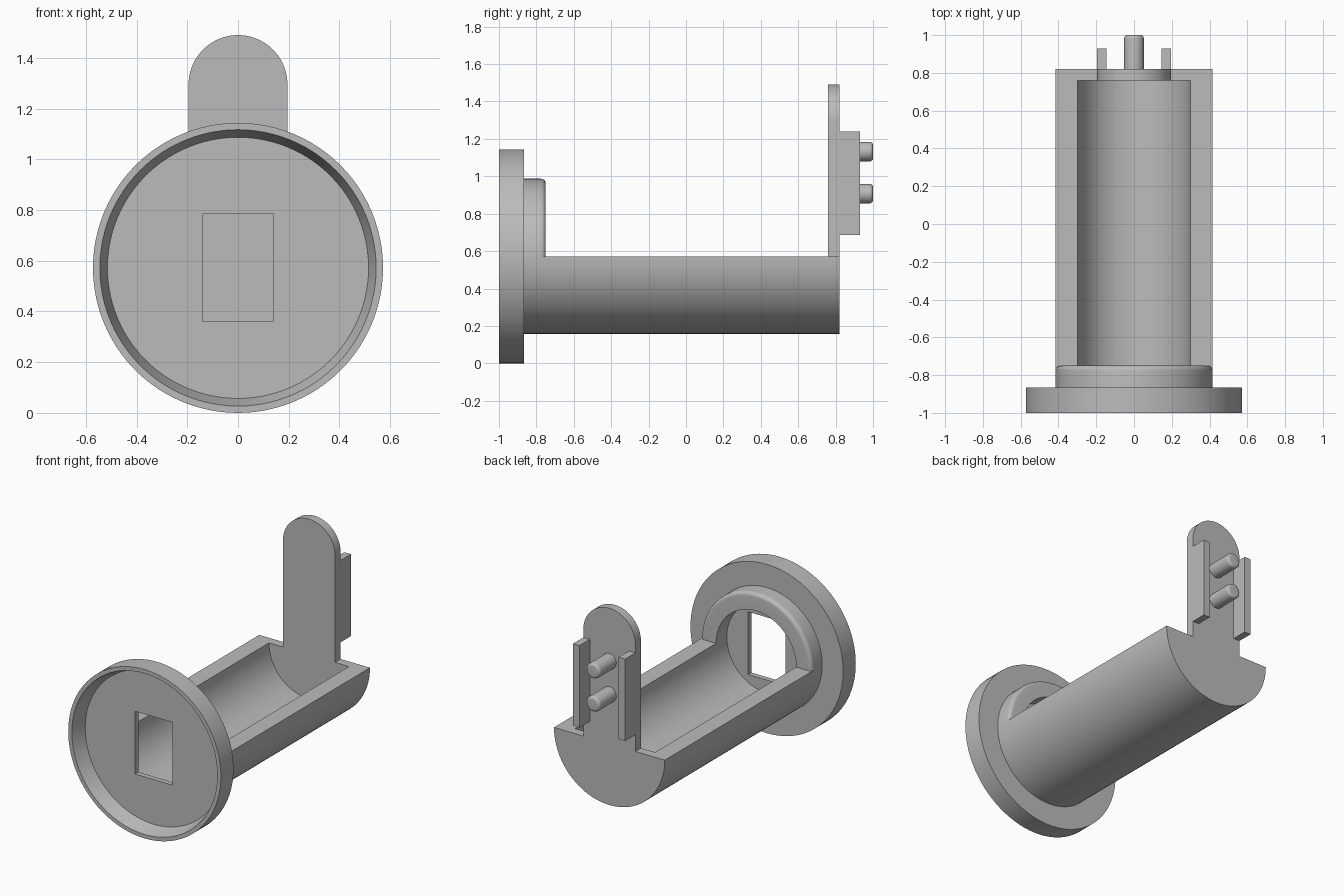
import bpy, bmesh
from math import pi, sin, cos, radians

cube = bpy.data.objects.get("Cube")
if cube:
    bpy.data.objects.remove(cube, do_unlink=True)

grey = bpy.data.materials.new("plain_grey")
grey.use_nodes = True
grey.diffuse_color = (0.5, 0.5, 0.5, 1)
grey.node_tree.nodes["Principled BSDF"].inputs["Base Color"].default_value = (0.5, 0.5, 0.5, 1)

AXIS_Z = 0.572             # height of the tube axis
OUTER, BORE = 0.415, 0.30  # tube radii
FLANGE_BACK = -0.865
WALL_FRONT, WALL_BACK = 0.76, 0.82
POST = 0.195               # half width of the upright tongue


def finish(bm, name):
    bmesh.ops.remove_doubles(bm, verts=bm.verts, dist=0.0001)
    bmesh.ops.recalc_face_normals(bm, faces=bm.faces)
    mesh = bpy.data.meshes.new(name)
    bm.to_mesh(mesh)
    bm.free()
    mesh.materials.append(grey)
    obj = bpy.data.objects.new(name, mesh)
    bpy.context.collection.objects.link(obj)
    return obj


def smooth(obj):
    bpy.ops.object.select_all(action='DESELECT')
    obj.select_set(True)
    bpy.context.view_layer.objects.active = obj
    bpy.ops.object.shade_smooth_by_angle(angle=radians(30))


def lathe(name, profile, z, angle=2 * pi, steps=96, closed=False):
    """Spin (radius, y) points around an axis along y, starting at +x and going up."""
    bm = bmesh.new()
    vs = [bm.verts.new((r, y, z)) for r, y in profile]
    edges = [bm.edges.new(pair) for pair in zip(vs, vs[1:])]
    if closed:
        edges.append(bm.edges.new((vs[-1], vs[0])))
    bmesh.ops.spin(bm, geom=vs + edges, cent=(0, 0, z), axis=(0, -1, 0),
                   angle=angle, steps=steps)
    bmesh.ops.remove_doubles(bm, verts=bm.verts, dist=0.0001)
    if closed:
        bmesh.ops.holes_fill(bm, edges=[e for e in bm.edges if e.is_boundary], sides=0)
    return finish(bm, name)


def extrude(name, outline, y0, y1):
    """Extrude an (x, z) outline from y0 to y1."""
    bm = bmesh.new()
    face = bm.faces.new([bm.verts.new((x, y0, z)) for x, z in outline])
    new = bmesh.ops.extrude_face_region(bm, geom=[face])["geom"]
    bmesh.ops.translate(bm, vec=(0, y1 - y0, 0),
                        verts=[v for v in new if isinstance(v, bmesh.types.BMVert)])
    return finish(bm, name)


def box(name, x0, x1, y0, y1, z0, z1):
    return extrude(name, [(x0, z0), (x1, z0), (x1, z1), (x0, z1)], y0, y1)


def arc(radius, z, start, end, steps=48):
    return [(radius * cos(start + (end - start) * i / steps),
             z + radius * sin(start + (end - start) * i / steps)) for i in range(steps + 1)]


def rounded_edge(radius, y, fillet, steps=6):
    """Quarter-round (radius, y) points, from the end face to the side wall."""
    return [(radius - fillet + fillet * sin(pi / 2 * i / steps),
             y - fillet + fillet * cos(pi / 2 * i / steps)) for i in range(steps + 1)]


# Flange with a tapered recess in its front
flange = lathe("flange", [(0, -0.9), (0.515, -0.9), (0.545, -1), (AXIS_Z, -1),
                          (AXIS_Z, FLANGE_BACK), (0, FLANGE_BACK)], AXIS_Z)

# Rectangular window through the flange floor
cutter = box("window_cutter", -0.14, 0.14, -0.95, -0.8, 0.36, 0.785)
cutter.hide_render = True
cut = flange.modifiers.new("window", 'BOOLEAN')
cut.operation, cut.solver, cut.object = 'DIFFERENCE', 'EXACT', cutter
bpy.context.view_layer.objects.active = flange
bpy.ops.object.modifier_apply(modifier=cut.name)
bpy.data.objects.remove(cutter, do_unlink=True)
smooth(flange)

# Upper half collar with a rounded rear edge
smooth(lathe("collar", [(BORE, FLANGE_BACK), (BORE, -0.75)] + rounded_edge(OUTER, -0.75, 0.025)
             + [(OUTER, FLANGE_BACK)], AXIS_Z, angle=pi, steps=48, closed=True))

# Half-pipe tray
smooth(extrude("tray", arc(OUTER, AXIS_Z, pi, 2 * pi) + arc(BORE, AXIS_Z, 2 * pi, pi),
               FLANGE_BACK, WALL_FRONT))

# End wall and round-topped tongue in one piece
smooth(extrude("end_wall_tongue", arc(OUTER, AXIS_Z, pi, 2 * pi) + [(POST, AXIS_Z)]
               + arc(POST, 1.49 - POST, 0, pi) + [(-POST, AXIS_Z)], WALL_FRONT, WALL_BACK))

# Side rails on the back of the tongue
for side, sign in (("left", 1), ("right", -1)):
    xs = sorted((sign * 0.146, sign * POST))
    box(side + "_rail", xs[0], xs[1], WALL_BACK, 0.93, 0.685, 1.24)

# Two pins between the rails
for label, z in (("upper", 1.132), ("lower", 0.907)):
    smooth(lathe(label + "_pin", [(0, 1.0)] + rounded_edge(0.052, 1.0, 0.018)
                 + [(0.052, WALL_BACK), (0, WALL_BACK)], z, steps=40))
